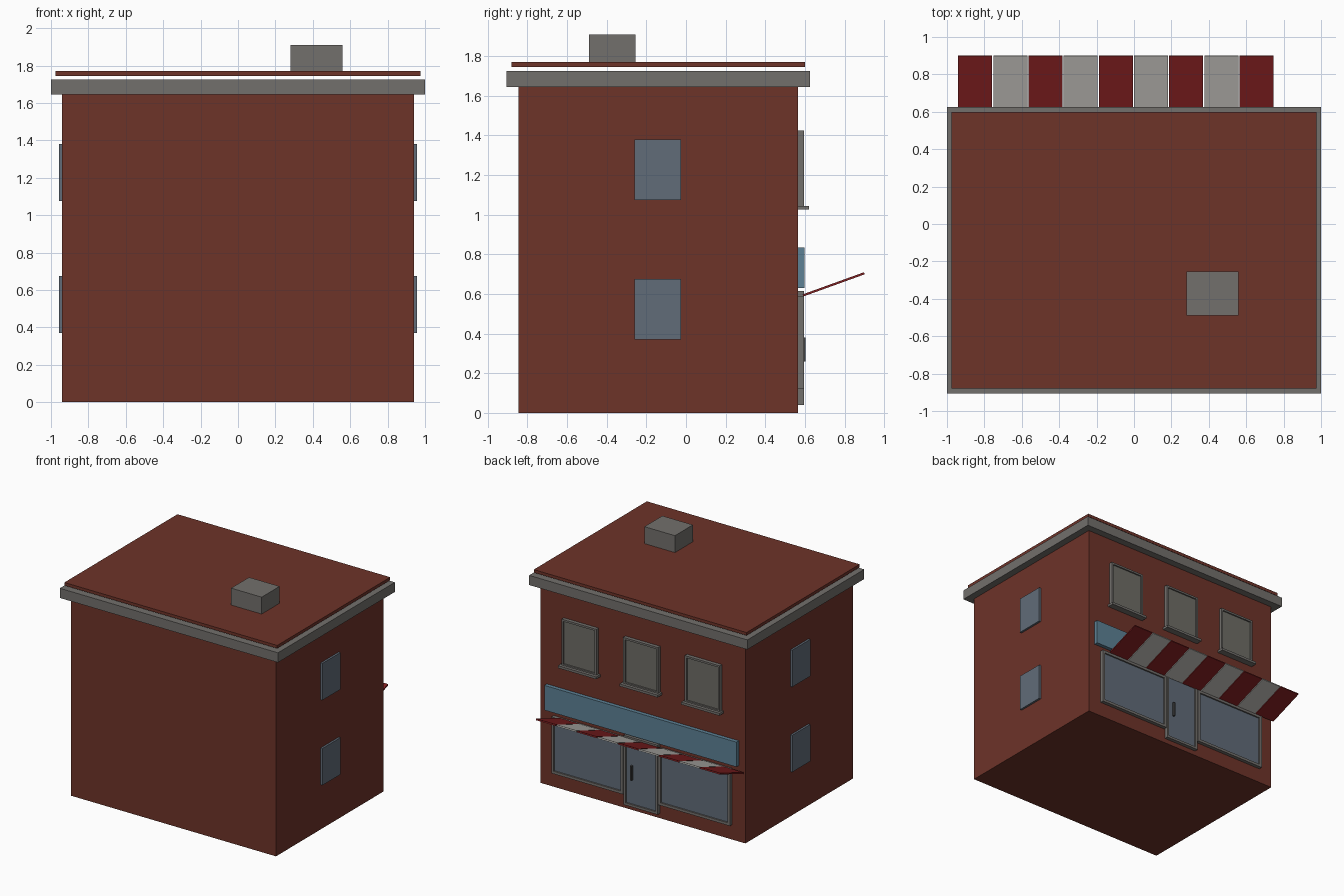
import bpy
from math import atan2, hypot

cube = bpy.data.objects.get("Cube")
if cube:
    bpy.data.objects.remove(cube, do_unlink=True)


def material(name, rgb):
    m = bpy.data.materials.new(name)
    m.use_nodes = True
    m.diffuse_color = (*rgb, 1)
    m.node_tree.nodes["Principled BSDF"].inputs["Base Color"].default_value = (*rgb, 1)
    return m


brick = material("brick red", (.155, .033, .022))
stone = material("stone grey", (.17, .16, .15))
blind = material("blind grey", (.155, .153, .132))
glass = material("blue grey glass", (.12, .15, .19))
sign_blue = material("sign blue", (.11, .22, .30))
red = material("awning red", (.22, .014, .015))
white = material("awning white", (.50, .49, .46))
dark = material("handle dark grey", (.05, .05, .05))


def box(name, x, y, z, mat):
    """Box spanning the given (low, high) pairs."""
    spans = (x, y, z)
    bpy.ops.mesh.primitive_cube_add(size=1, location=[(a + b) / 2 for a, b in spans])
    ob = bpy.context.object
    ob.name = name
    ob.scale = [b - a for a, b in spans]
    bpy.ops.object.transform_apply(location=False, rotation=False, scale=True)
    ob.data.materials.append(mat)
    return ob


WALL = .565  # shop wall plane


def framed(name, cx, half, z0, z1, border, pane_mat):
    """Recessed pane with four frame bars on the shop wall."""
    x0, x1 = cx - half, cx + half
    depth = (WALL - .01, WALL + .03)
    box(name + "_pane", (x0 + border, x1 - border), (WALL - .01, WALL + .018),
        (z0 + border, z1 - border), pane_mat)
    for side, xs in (("right", (x0, x0 + border)), ("left", (x1 - border, x1))):
        box(f"{name}_frame_{side}", xs, depth, (z0, z1), stone)
    for side, zs in (("bottom", (z0, z0 + border)), ("top", (z1 - border, z1))):
        box(f"{name}_frame_{side}", (x0 + border, x1 - border), depth, zs, stone)


# Building shell, cornice, roof and chimney
box("building_body", (-.94, .94), (-.845, WALL), (0, 1.66), brick)
box("cornice", (-1, 1), (-.905, .625), (1.645, 1.725), stone)
box("roof_slab", (-.975, .975), (-.88, .60), (1.745, 1.77), brick)
box("chimney", (.28, .56), (-.49, -.255), (1.765, 1.91), stone)

# Side windows on both walls
for side, s in (("right", -1), ("left", 1)):
    for floor, z in (("lower", .37), ("upper", 1.075)):
        box(f"side_window_{floor}_{side}", sorted((s * .93, s * .957)),
            (-.26, -.025), (z, z + .305), glass)

# Upper shop-side windows with sills
for i, cx in enumerate((-.565, 0, .565)):
    framed(f"upper_window_{i + 1}", cx, .16, 1.04, 1.425, .016, blind)
    box(f"window_sill_{i + 1}", (cx - .175, cx + .175), (WALL - .01, .62),
        (1.025, 1.045), stone)

# Shop windows, door and sign
for side, cx in (("right", -.49), ("left", .49)):
    framed(f"shop_window_{side}", cx, .328, .123, .59, .022, glass)
framed("door", 0, .156, .04, .615, .02, glass)
box("door_handle", (.078, .092), (WALL, .602), (.26, .38), dark)
box("shop_sign", (-.88, .88), (WALL - .01, .597), (.63, .835), sign_blue)

# Striped awning rising outward
run, rise, pitch = .31, .112, .188
length = hypot(run, rise)
for i in range(9):
    x0 = -.94 + i * pitch
    strip = box(f"awning_strip_{i + 1}", (x0, x0 + pitch - .006),
                (.745 - length / 2, .745 + length / 2), (.643, .654),
                white if i % 2 else red)
    strip.rotation_euler.x = atan2(rise, run)
